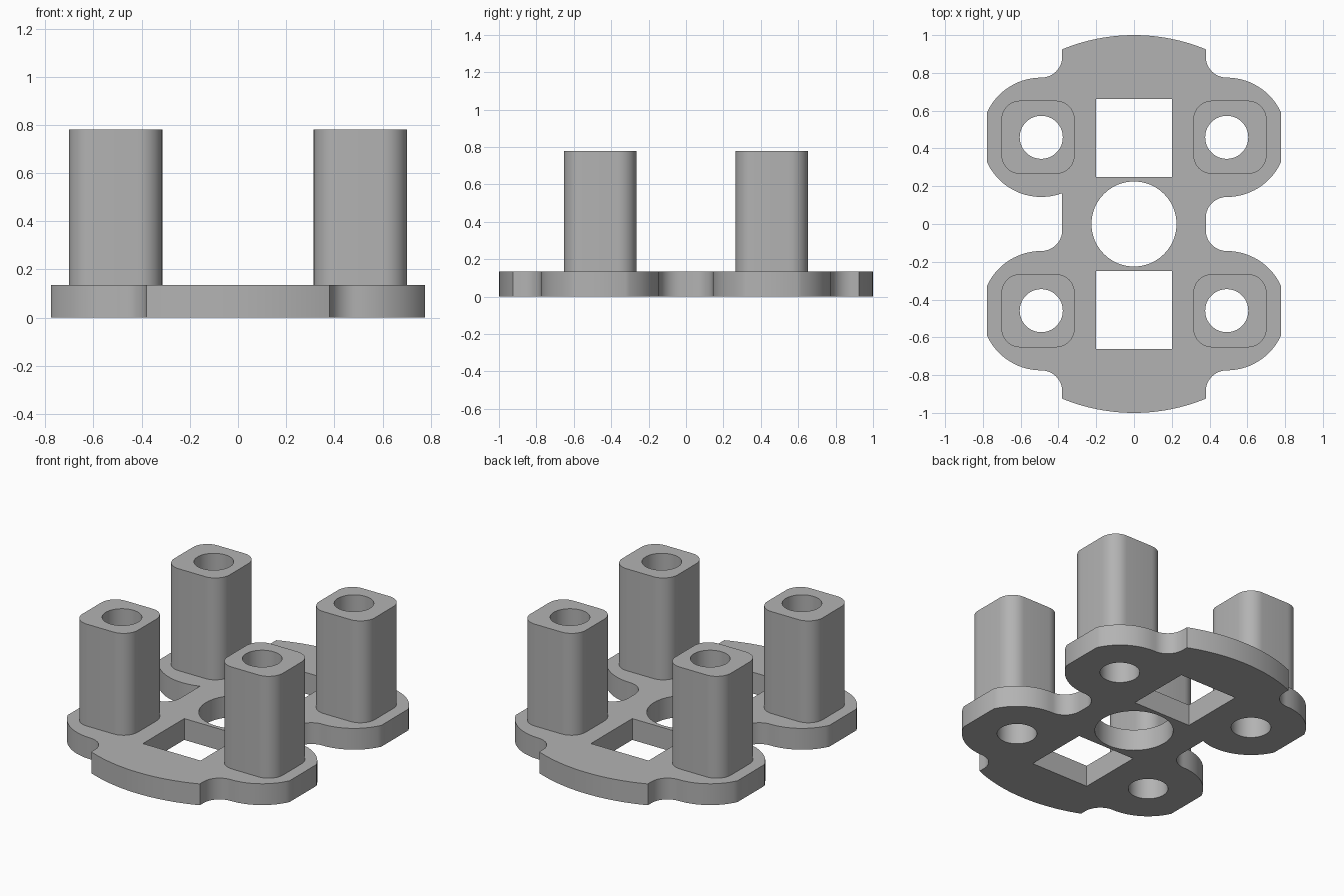
import bpy
import bmesh
from math import sin, cos, asin, pi, sqrt

if "Cube" in bpy.data.objects:
    bpy.data.objects.remove(bpy.data.objects["Cube"])

PLATE_TOP, POST_TOP = 0.135, 0.78
LOBE_X, LOBE_Y, LOBE_R = 0.491, 0.459, 0.316
SIDE_X, NECK_X = 0.777, 0.38
FILLET = LOBE_X - NECK_X
BORE_R = 0.114

grey = bpy.data.materials.new("Plain grey")
grey.use_nodes = True
colour = (0.45, 0.45, 0.45, 1)
grey.diffuse_color = colour
grey.node_tree.nodes["Principled BSDF"].inputs["Base Color"].default_value = colour


def arc(cx, cy, r, a0, a1, steps=14):
    return [(cx + r * cos(a0 + (a1 - a0) * i / steps),
             cy + r * sin(a0 + (a1 - a0) * i / steps)) for i in range(steps + 1)]


def circle(cx, cy, r):
    return arc(cx, cy, r, 0, 2 * pi, 64)[:-1]


def box(cx, cy, hx, hy):
    return [(cx - hx, cy - hy), (cx + hx, cy - hy), (cx + hx, cy + hy), (cx - hx, cy + hy)]


def rounded_square(cx, cy, half, r):
    points = []
    for k, (sx, sy) in enumerate([(1, 1), (-1, 1), (-1, -1), (1, -1)]):
        points += arc(cx + sx * (half - r), cy + sy * (half - r), r,
                      k * pi / 2, (k + 1) * pi / 2, 10)
    return points


def quadrant(plain_waist=False):
    """Outline of one quarter of the plate, from the end arc to the waist."""
    clip = sqrt(LOBE_R ** 2 - (SIDE_X - LOBE_X) ** 2)
    side = asin(clip / LOBE_R)
    points = arc(0, 0, 1, pi / 2, pi / 2 - asin(NECK_X))
    points += arc(LOBE_X, LOBE_Y + LOBE_R + FILLET, FILLET, pi, 1.5 * pi)
    points += arc(LOBE_X, LOBE_Y, LOBE_R, pi / 2, side)[1:]
    end = -pi / 2 - (asin(FILLET / LOBE_R) if plain_waist else 0)
    points += arc(LOBE_X, LOBE_Y, LOBE_R, -side, end)
    if not plain_waist:
        points += arc(LOBE_X, LOBE_Y - LOBE_R - FILLET, FILLET, pi / 2, pi)[1:]
    return points


def extrude_profile(name, loops, z0, z1):
    """Solid with the first loop as outline and the others as through holes."""
    curve = bpy.data.curves.new(name, "CURVE")
    curve.dimensions = "2D"
    curve.fill_mode = "BOTH"
    curve.extrude = (z1 - z0) / 2
    for loop in loops:
        spline = curve.splines.new("POLY")
        spline.points.add(len(loop) - 1)
        for point, (x, y) in zip(spline.points, loop):
            point.co = (x, y, 0, 1)
        spline.use_cyclic_u = True
    temp = bpy.data.objects.new(name + "_profile", curve)
    bpy.context.collection.objects.link(temp)
    graph = bpy.context.evaluated_depsgraph_get()
    mesh = bpy.data.meshes.new_from_object(temp.evaluated_get(graph))
    bpy.data.objects.remove(temp)

    bm = bmesh.new()
    bm.from_mesh(mesh)
    bmesh.ops.translate(bm, verts=bm.verts, vec=(0, 0, (z0 + z1) / 2))
    bmesh.ops.remove_doubles(bm, verts=bm.verts, dist=0.0005)
    bmesh.ops.recalc_face_normals(bm, faces=bm.faces)
    bm.to_mesh(mesh)
    bm.free()
    mesh.name = name
    mesh.materials.clear()
    mesh.materials.append(grey)
    obj = bpy.data.objects.new(name, mesh)
    bpy.context.collection.objects.link(obj)
    bpy.ops.object.select_all(action="DESELECT")
    obj.select_set(True)
    bpy.context.view_layer.objects.active = obj
    bpy.ops.object.shade_smooth_by_angle(angle=pi / 6)
    return obj


# Plate outline: four mirrored quarters, one with an unfilleted waist corner
back_left = quadrant()
outline = back_left + [(x, -y) for x, y in reversed(back_left)][:-1]
outline += [(-x, -y) for x, y in back_left]
outline += [(-x, y) for x, y in reversed(quadrant(plain_waist=True))][:-1]

# Plate openings: centre bore, two windows and four post bores
corners = [(sx, sy) for sx in (1, -1) for sy in (1, -1)]
holes = [circle(0, 0, 0.225), box(0, 0.456, 0.202, 0.207), box(0, -0.456, 0.202, 0.207)]
holes += [circle(sx * LOBE_X, sy * LOBE_Y, BORE_R) for sx, sy in corners]
extrude_profile("base_plate", [outline] + holes, 0, PLATE_TOP)

# Hollow rounded square posts
for sx, sy in corners:
    name = ("back" if sy > 0 else "front") + ("_left" if sx > 0 else "_right") + "_post"
    extrude_profile(name, [rounded_square(sx * 0.508, sy * LOBE_Y, 0.194, 0.1),
                           circle(sx * LOBE_X, sy * LOBE_Y, BORE_R)], PLATE_TOP, POST_TOP)
